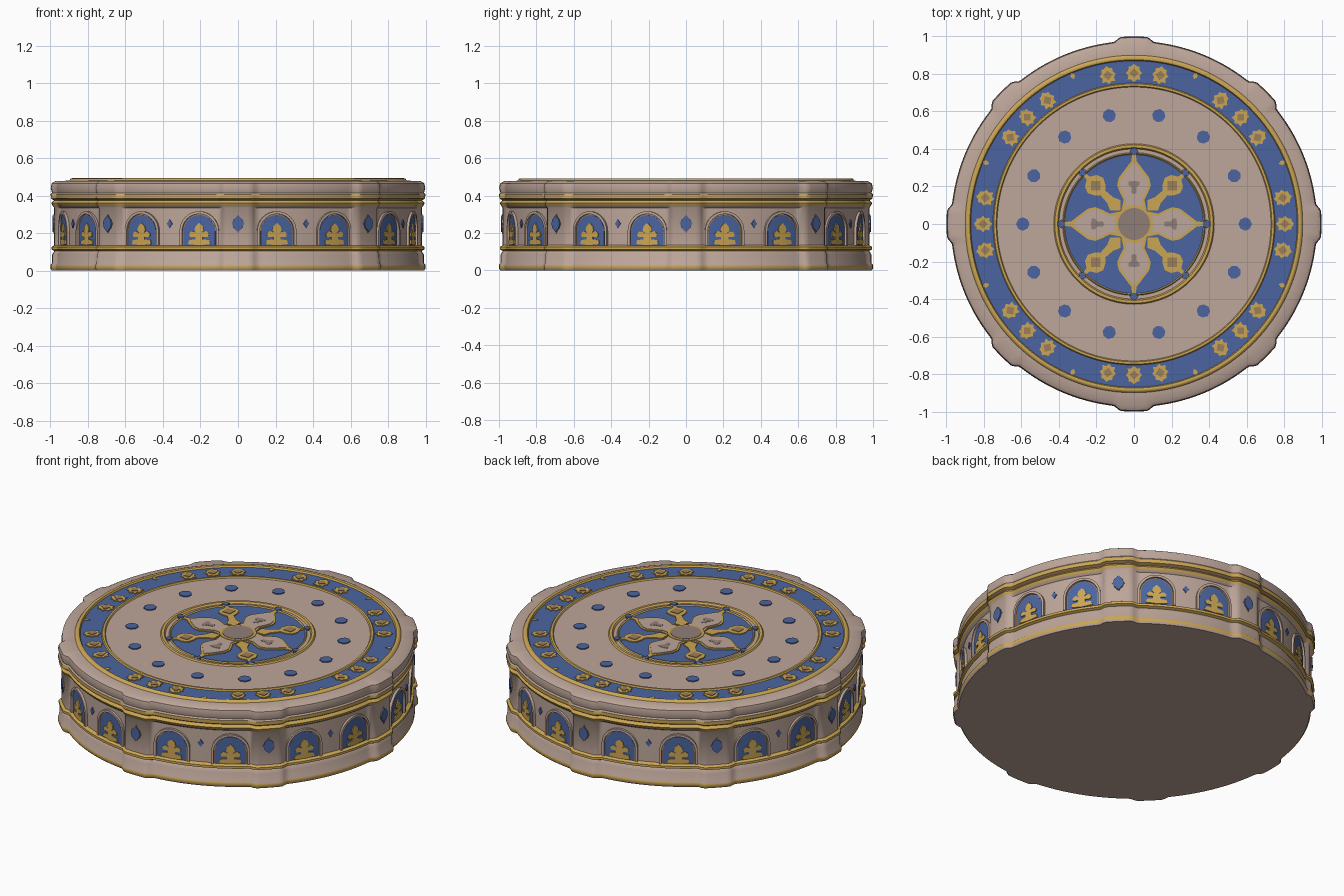
import bpy, bmesh, math
from mathutils import Vector

cube = bpy.data.objects.get("Cube")
if cube:
    bpy.data.objects.remove(cube, do_unlink=True)


def material(name, rgb):
    m = bpy.data.materials.new(name)
    m.use_nodes = True
    m.diffuse_color = (*rgb, 1)
    m.node_tree.nodes["Principled BSDF"].inputs["Base Color"].default_value = (*rgb, 1)
    return m


stone = material("pink stone", (0.51, 0.38, 0.32))
gold = material("gold", (0.60, 0.38, 0.09))
blue = material("blue enamel", (0.07, 0.13, 0.35))
tan = material("aged gold", (0.34, 0.21, 0.10))
shade = material("grey brown stone", (0.28, 0.21, 0.18))
palette = [stone, gold, blue, tan]
S, G, B, T = range(4)


def finish(name, bm, mats):
    bmesh.ops.recalc_face_normals(bm, faces=bm.faces)
    me = bpy.data.meshes.new(name)
    bm.to_mesh(me)
    bm.free()
    for m in mats:
        me.materials.append(m)
    ob = bpy.data.objects.new(name, me)
    bpy.context.collection.objects.link(ob)
    return ob


# Turned body: radius, height, colour of the band that follows
PROFILE = [
    (0, 0, S), (.968, 0, S), (.976, .01, G), (.976, .03, S), (.968, .04, S),
    (.967, .085, S), (.955, .105, G), (.971, .112, G), (.971, .126, G),
    (.95, .135, S), (.95, .335, S), (.964, .345, G), (.971, .36, G),
    (.958, .375, T), (.974, .385, G), (.975, .407, S), (.968, .415, S),
    (.975, .44, S), (.97, .465, S), (.95, .477, S), (.9, .48, G),
    (.893, .49, G), (.884, .493, G), (.875, .49, G), (.87, .48, B),
    (.752, .48, G), (.747, .487, G), (.735, .487, G), (.73, .48, S),
    (.428, .48, G), (.422, .488, G), (.407, .488, G), (.4, .478, S),
    (.381, .478, G), (.376, .484, G), (.37, .478, B), (0, .478, B)]
SEGMENTS = 360


def pillar_bump(r, z, i):
    """Eight shallow pillars swell out of the rim every 45 degrees."""
    if r < .94:
        return 0
    off = abs((i * 360 / SEGMENTS + 22.5) % 45 - 22.5)
    t = max(0, min(1, (6.5 - off) / 2.5))
    depth = .03 if .13 < z < .34 else .024
    return depth * t * t * (3 - 2 * t)


bm = bmesh.new()
rings = []
for r, z, _ in PROFILE:
    ring = []
    for i in range(SEGMENTS):
        a = 2 * math.pi * i / SEGMENTS
        rr = r + pillar_bump(r, z, i)
        ring.append(bm.verts.new((rr * math.cos(a), rr * math.sin(a), z)))
    rings.append(ring)
for k in range(len(rings) - 1):
    for i in range(SEGMENTS):
        j = (i + 1) % SEGMENTS
        f = bm.faces.new((rings[k][i], rings[k][j], rings[k + 1][j], rings[k + 1][i]))
        f.material_index = PROFILE[k][2]
bmesh.ops.remove_doubles(bm, verts=bm.verts, dist=1e-5)
body = finish("plinth_body", bm, palette)
bpy.context.view_layer.objects.active = body
body.select_set(True)
bpy.ops.object.shade_smooth_by_angle(angle=math.radians(40))


# Outline helpers
def mirror(half):
    return half + [(-x, y) for x, y in reversed(half) if abs(x) > 1e-6]


def diamond(w, h):
    return [(0, h), (w, 0), (0, -h), (-w, 0)]


def circle(r, n=48):
    return [(r * math.cos(2 * math.pi * i / n), r * math.sin(2 * math.pi * i / n)) for i in range(n)]


def arch(w, bottom=.133, spring=.21, n=16):
    curve = [(w * math.cos(math.pi * i / n), spring + w * math.sin(math.pi * i / n)) for i in range(n + 1)]
    return [(w, bottom)] + curve + [(-w, bottom)]


def scale(pts, k, cx=0, cy=0):
    return [(cx + (x - cx) * k, cy + (y - cy) * k) for x, y in pts]


def shift(pts, dy):
    return [(x, y + dy) for x, y in pts]


def on_wall(angle, radius=.95):
    """Wrap a flat plate round the drum; angle is measured from the front."""
    def place(p):
        a = math.radians(angle) + p.x / radius
        return Vector(((radius + p.z) * math.sin(a), -(radius + p.z) * math.cos(a), p.y))
    return place


def on_top(angle, level=.48):
    """Lay a plate on the top, its own y axis pointing outward."""
    c, s = math.cos(math.radians(angle)), math.sin(math.radians(angle))
    return lambda p: Vector((p.y * c + p.x * s, p.y * s - p.x * c, level + p.z))


def plates(name, outline, mat, places, height):
    bm = bmesh.new()
    for place in places:
        part = bmesh.new()
        face = part.faces.new([part.verts.new((x, y, height)) for x, y in outline])
        out = bmesh.ops.extrude_face_region(part, geom=[face])
        for v in out["geom"]:
            if isinstance(v, bmesh.types.BMVert):
                v.co.z = -.003
        bmesh.ops.triangulate(part, faces=part.faces)
        for k in range(-5, 6):
            bmesh.ops.bisect_plane(part, geom=part.verts[:] + part.edges[:] + part.faces[:],
                                   plane_co=(k * .021, 0, 0), plane_no=(1, 0, 0))
        for v in part.verts:
            v.co = place(v.co)
        me = bpy.data.meshes.new("scratch")
        part.to_mesh(me)
        part.free()
        bm.from_mesh(me)
        bpy.data.meshes.remove(me)
    return finish(name, bm, [mat])


fleur = mirror([(0, .12), (.02, .1), (.025, .08), (.015, .066), (.038, .076), (.054, .062),
                (.05, .045), (.02, .045), (.02, .032), (.055, .027), (.06, .006), (0, 0)])

# Arcaded wall: two niches in each bay, a jewel between them and on each pillar
bays = [i * 45 for i in range(8)]
niches = [on_wall(a + d) for a in bays for d in (12.5, 32.5)]
rim = arch(.106) + list(reversed(arch(.092)))
plates("arch_rims", rim, stone, niches, .014)
plates("arch_linings", arch(.094), tan, niches, .002)
plates("arch_panels", arch(.086), blue, niches, .004)
plates("arch_fleurs", shift(fleur, .135), gold, niches, .010)
plates("bay_jewels", shift(diamond(.016, .022), .25), blue, [on_wall(a + 22.5) for a in bays], .006)
pillars = [on_wall(a, .98) for a in bays]
plates("pillar_jewel_settings", shift(diamond(.036, .052), .25), tan, pillars, .003)
plates("pillar_jewels", shift(mirror([(0, .044), (.024, .022), (.03, 0), (.024, -.022), (0, -.044)]), .25),
       blue, pillars, .008)

# Outer blue band: emblems in groups of three
band = [on_top(a + d) for a in bays for d in (-10, 0, 10)]
emblem = mirror([(0, .05), (.016, .036), (.03, .034), (.03, .016), (.044, 0),
                 (.03, -.014), (.034, -.036), (.014, -.034), (0, -.048)])
plates("band_emblems", shift(emblem, .805), gold, band, .005)
plates("band_emblem_centres", shift(diamond(.026, .026), .805), tan, band, .008)
plates("band_studs", shift(diamond(.014, .02), .855), gold, [on_top(a + 22.5) for a in bays], .004)

# Jewels set in the stone ring
ring_places = [on_top(i * 360 / 14) for i in range(14)]
jewel = mirror([(0, .036), (.026, .024), (.036, 0), (.024, -.026), (0, -.036)])
plates("ring_jewels", shift(jewel, .593), blue, ring_places, .006)

# Central rosette
axes = [on_top(a, .478) for a in (0, 90, 180, 270)]
diagonals = [on_top(a, .478) for a in (45, 135, 225, 315)]
petal = mirror([(0, .372), (.010, .37), (.014, .335), (.045, .295), (.082, .245),
                (.09, .205), (.074, .165), (.055, .13), (.07, .06), (0, .04)])
inner_petal = mirror([(0, .325), (.035, .288), (.07, .24), (.078, .205),
                      (.062, .168), (.043, .13), (.05, .06), (0, .04)])
plates("petal_outlines", petal, gold, axes, .005)
plates("petals", inner_petal, stone, axes, .008)
plates("petal_marks", shift(mirror([(0, .035), (.03, .03), (.028, .012), (.012, 0),
                                    (.012, -.03), (0, -.035)]), .195), shade, axes, .0095)
bud = mirror([(0, .38), (.008, .375), (.012, .345), (.045, .325), (.058, .29),
              (.04, .255), (.018, .235), (.022, .18), (.04, .14), (0, .1)])
plates("diagonal_buds", bud, gold, diagonals, .006)
plates("bud_centres", shift(diamond(.036, .036), .29), tan, diagonals, .009)
plates("rim_jewels", shift(diamond(.023, .023), .388), blue, axes + diagonals, .009)

# Centre boss
centre = [on_top(0)]
plates("centre_ring", circle(.102), gold, centre, .009)
plates("centre_disc", circle(.085), shade, centre, .011)
